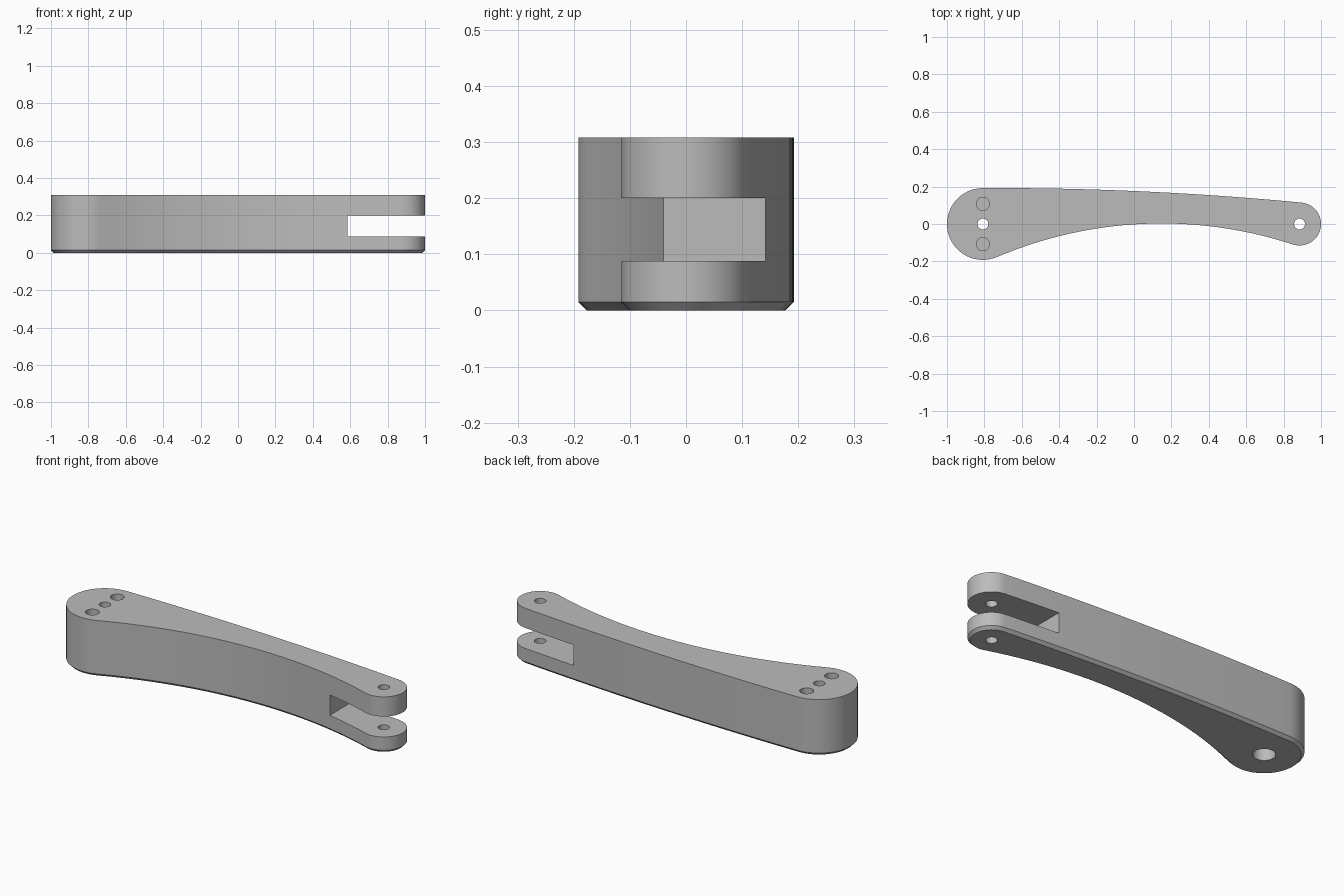
import bpy
import bmesh
import math
from mathutils import Vector

if "Cube" in bpy.data.objects:
    bpy.data.objects.remove(bpy.data.objects["Cube"], do_unlink=True)

HEIGHT, CHAMFER = 0.308, 0.015
BIG_R, SMALL_R = 0.192, 0.115
BIG = Vector((-1 + BIG_R, 0))
SMALL = Vector((1 - SMALL_R, 0))

grey = bpy.data.materials.new("machined grey")
grey.use_nodes = True
grey.diffuse_color = (0.5, 0.5, 0.5, 1)
grey.node_tree.nodes["Principled BSDF"].inputs["Base Color"].default_value = grey.diffuse_color


def flank_centre(p, q):
    """Centre below the arm at distance p from the big end and q from the small end."""
    d = SMALL.x - BIG.x
    x = (p * p - q * q + d * d) / (2 * d)
    return Vector((BIG.x + x, -math.sqrt(p * p - x * x)))


def heading(a, b):
    return math.atan2(b.y - a.y, b.x - a.x)


def arc(centre, radius, start, end, steps):
    """Points from start up to, but not including, end."""
    angles = [start + (end - start) * i / steps for i in range(steps)]
    return [centre + radius * Vector((math.cos(a), math.sin(a))) for a in angles]


BACK_R, FRONT_R = 17.2, 2.25
back_c = flank_centre(BACK_R - BIG_R, BACK_R - SMALL_R)
front_c = flank_centre(FRONT_R + BIG_R, FRONT_R + SMALL_R)


def outline(offset):
    """Four tangent arcs, shrunk inwards by offset."""
    back_big, back_small = heading(back_c, BIG), heading(back_c, SMALL)
    front_big, front_small = heading(front_c, BIG), heading(front_c, SMALL)
    return (arc(BIG, BIG_R - offset, back_big, front_big + math.pi, 32)
            + arc(front_c, FRONT_R + offset, front_big, front_small, 28)
            + arc(SMALL, SMALL_R - offset, front_small - math.pi, back_small, 32)
            + arc(back_c, BACK_R - offset, back_small, back_big, 24))


def add_object(name, bm):
    bmesh.ops.recalc_face_normals(bm, faces=bm.faces)
    mesh = bpy.data.meshes.new(name)
    bm.to_mesh(mesh)
    bm.free()
    mesh.materials.append(grey)
    obj = bpy.data.objects.new(name, mesh)
    bpy.context.collection.objects.link(obj)
    return obj


# Arm body with a chamfered lower edge
bm = bmesh.new()
rings = [[bm.verts.new((p.x, p.y, z)) for p in outline(o)]
         for z, o in ((0, CHAMFER), (CHAMFER, 0), (HEIGHT, 0))]
for low, high in zip(rings, rings[1:]):
    for i in range(len(low)):
        j = (i + 1) % len(low)
        bm.faces.new((low[i], low[j], high[j], high[i]))
bm.faces.new(rings[0])
bm.faces.new(rings[-1])
arm = add_object("lever_arm", bm)


def cut(cutter):
    cutter.hide_render = True
    cutter.hide_set(True)
    mod = arm.modifiers.new(cutter.name, "BOOLEAN")
    mod.operation = "DIFFERENCE"
    mod.solver = "EXACT"
    mod.object = cutter


def drill(name, x, y, radius, low, high):
    bm = bmesh.new()
    bmesh.ops.create_cone(bm, cap_ends=True, segments=32, radius1=radius,
                          radius2=radius, depth=high - low)
    bmesh.ops.translate(bm, verts=bm.verts, vec=(x, y, (low + high) / 2))
    cut(add_object(name, bm))


# Fork slot at the small end
bm = bmesh.new()
bmesh.ops.create_cube(bm, size=1)
bmesh.ops.scale(bm, verts=bm.verts, vec=(0.6, 1, 0.112))
bmesh.ops.translate(bm, verts=bm.verts, vec=(0.885, 0, 0.144))
cut(add_object("fork_slot_cutter", bm))

# Holes: fork pin, pivot with counterbore below, two blind dowel holes
drill("fork_pin_cutter", SMALL.x, 0, 0.029, -0.1, 0.4)
drill("pivot_hole_cutter", BIG.x, 0, 0.029, -0.1, 0.4)
drill("pivot_counterbore_cutter", BIG.x, 0, 0.055, -0.1, 0.15)
for side, name in ((1, "back"), (-1, "front")):
    drill(name + "_dowel_cutter", BIG.x, side * 0.108, 0.035, 0.19, 0.4)

# Apply the cuts, then smooth the curved walls
bpy.ops.object.select_all(action="DESELECT")
arm.select_set(True)
bpy.context.view_layer.objects.active = arm
for mod in list(arm.modifiers):
    bpy.ops.object.modifier_apply(modifier=mod.name)
for obj in [o for o in bpy.data.objects if o.name.endswith("_cutter")]:
    bpy.data.objects.remove(obj, do_unlink=True)
bpy.ops.object.shade_smooth_by_angle(angle=math.radians(30))
